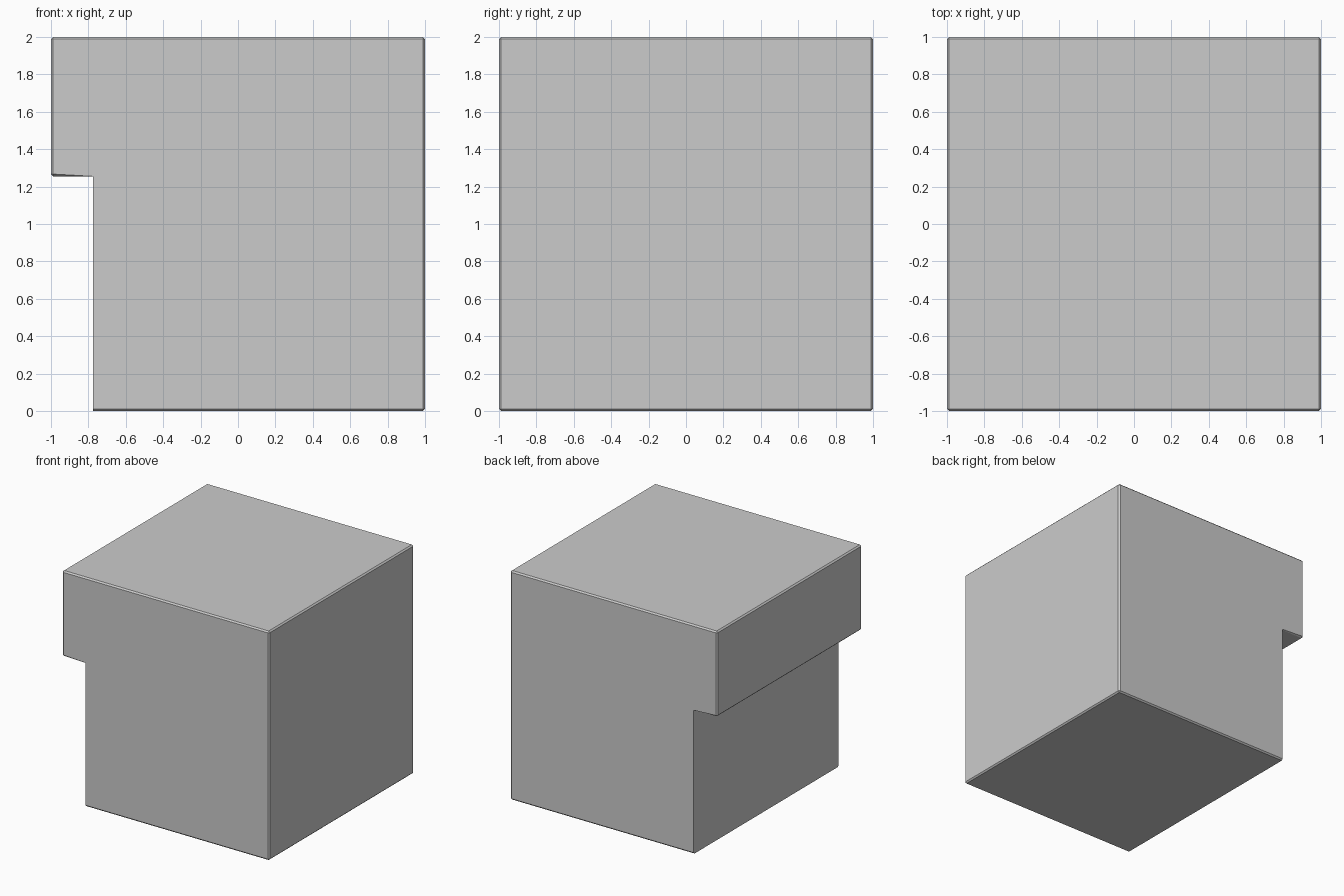
import bpy, bmesh
from mathutils import Vector

if "Cube" in bpy.data.objects:
    bpy.data.objects.remove(bpy.data.objects["Cube"])

NOTCH_X, NOTCH_Z, BEVEL = -0.775, 1.255, 0.012

# Side profile of the block with the undercut on its left
profile = [(NOTCH_X, 0), (1, 0), (1, 2), (-1, 2), (-1, NOTCH_Z), (NOTCH_X, NOTCH_Z)]

bm = bmesh.new()
face = bm.faces.new([bm.verts.new((x, -1, z)) for x, z in profile])
ext = bmesh.ops.extrude_face_region(bm, geom=[face])
bmesh.ops.translate(bm, vec=Vector((0, 2, 0)),
                    verts=[v for v in ext["geom"] if isinstance(v, bmesh.types.BMVert)])
bmesh.ops.recalc_face_normals(bm, faces=bm.faces)

# Tiny chamfer on the outer edges; the undercut wall stays sharp
edges = [e for e in bm.edges
         if not all(abs(v.co.x - NOTCH_X) < 1e-4 for v in e.verts)]
bmesh.ops.bevel(bm, geom=edges, offset=BEVEL, segments=1, profile=0.5,
                affect='EDGES', clamp_overlap=True)

mesh = bpy.data.meshes.new("notched_block")
bm.to_mesh(mesh)
bm.free()
block = bpy.data.objects.new("notched_block", mesh)
bpy.context.collection.objects.link(block)
